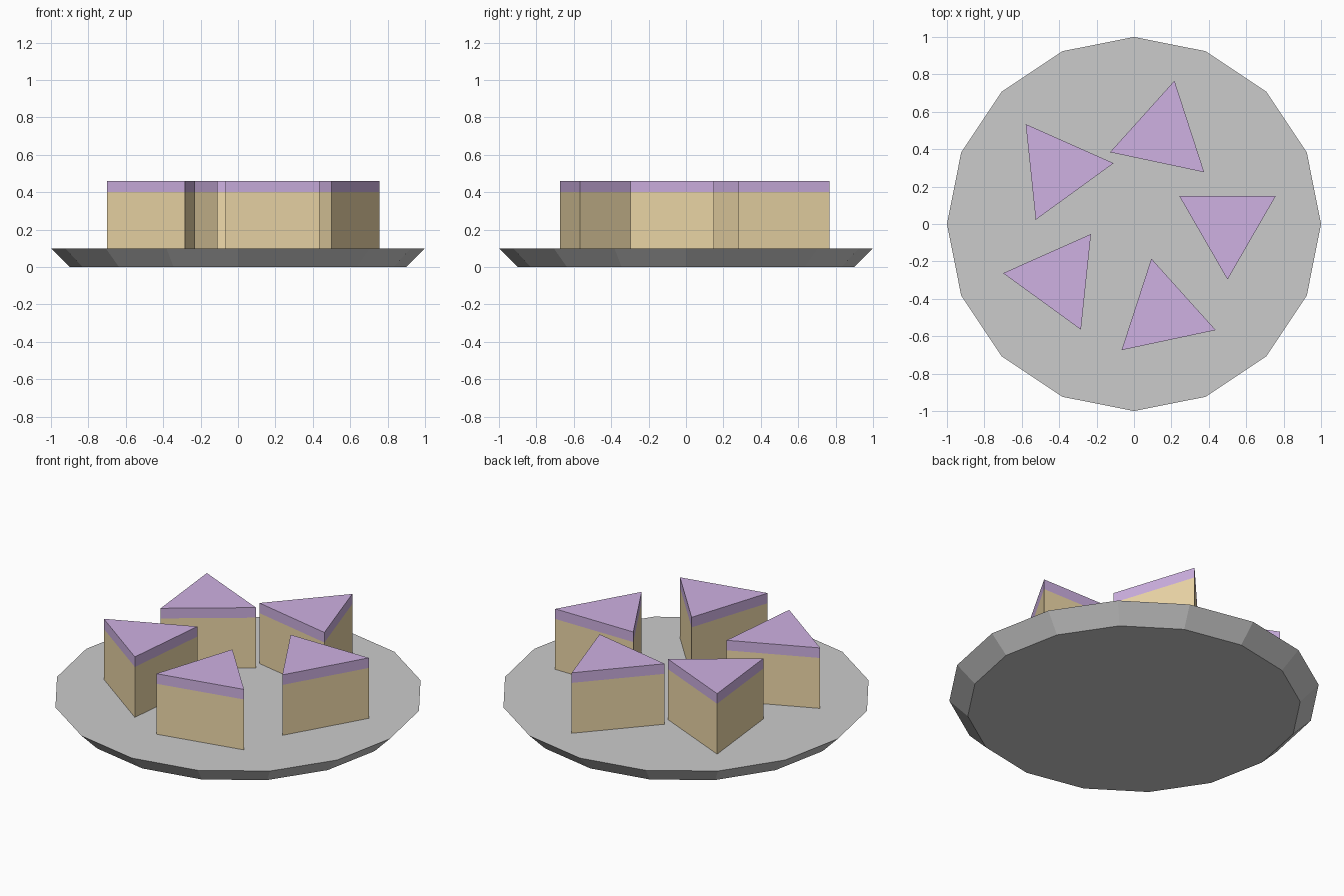
import bpy, bmesh
from math import cos, sin, radians

if "Cube" in bpy.data.objects:
    bpy.data.objects.remove(bpy.data.objects["Cube"])


def material(name, color):
    m = bpy.data.materials.new(name)
    m.diffuse_color = color
    m.use_nodes = True
    m.node_tree.nodes["Principled BSDF"].inputs["Base Color"].default_value = m.diffuse_color
    return m


def prism(name, sides, r_bottom, r_top, z0, z1, center=(0, 0), angle=0, mat=None):
    """Flat-faced closed prism or frustum with a corner at the given angle."""
    bm = bmesh.new()
    rings = []
    for r, z in ((r_bottom, z0), (r_top, z1)):
        rings.append([bm.verts.new((center[0] + r * cos(radians(angle + 360 * k / sides)),
                                    center[1] + r * sin(radians(angle + 360 * k / sides)), z))
                      for k in range(sides)])
    low, high = rings
    bm.faces.new(low[::-1])
    bm.faces.new(high)
    for k in range(sides):
        n = (k + 1) % sides
        bm.faces.new((low[k], low[n], high[n], high[k]))
    mesh = bpy.data.meshes.new(name)
    bm.to_mesh(mesh)
    bm.free()
    if mat:
        mesh.materials.append(mat)
    obj = bpy.data.objects.new(name, mesh)
    bpy.context.collection.objects.link(obj)
    return obj


sponge = material("sponge", (0.87, 0.70, 0.40, 1))
icing = material("icing", (0.62, 0.44, 0.76, 1))

# Plate: 16-sided, flaring upward
prism("plate", 16, 0.9, 1.0, 0.0, 0.1)

# Five cake slices in a ring, each turned against the ring direction
for i in range(5):
    a = radians(72 * i)
    c = (0.5 * cos(a), 0.5 * sin(a))
    turn = -90 - 72 * i
    prism(f"cake_slice_{i + 1}", 3, 0.297, 0.297, 0.1, 0.4, c, turn, sponge)
    prism(f"icing_{i + 1}", 3, 0.297, 0.297, 0.4, 0.46, c, turn, icing)
